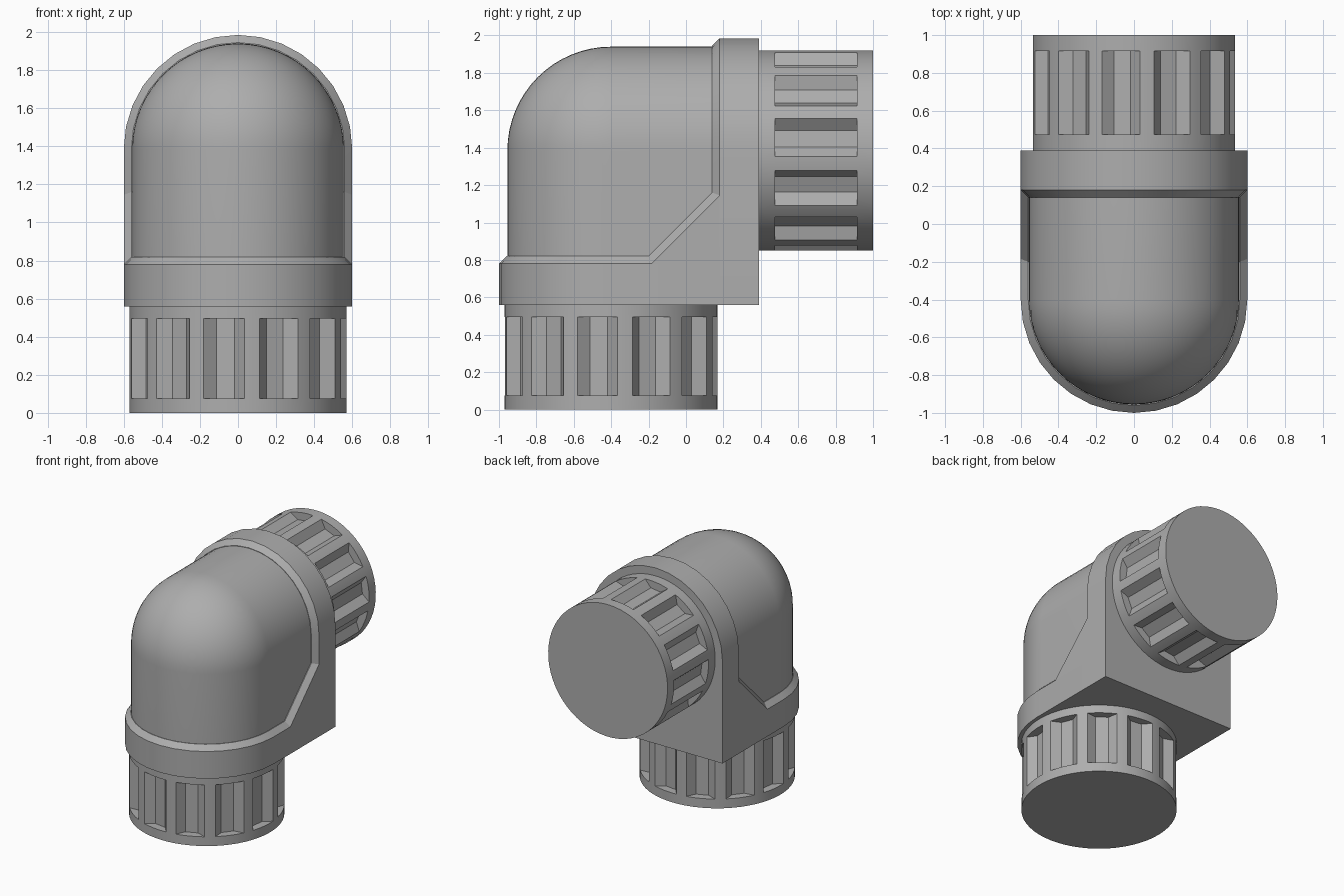
import bpy, bmesh
from math import sin, cos, pi, radians

if "Cube" in bpy.data.objects:
    bpy.data.objects.remove(bpy.data.objects["Cube"])

grey = bpy.data.materials.new("mid grey plastic")
grey.use_nodes = True
GREY = (0.42, 0.42, 0.42, 1)
grey.diffuse_color = GREY
grey.node_tree.nodes["Principled BSDF"].inputs["Base Color"].default_value = GREY

CY, CZ = -0.4, 1.385      # axis of the lower port (y) and of the rear port (z)
BASE, BACK = 0.56, 0.39   # underside and rear face of the housing


def down(a, b, w):
    """Section across the vertical port; w runs along z."""
    return (a, CY - b, w)


def rear(a, b, w):
    """Section across the horizontal port; w runs along y."""
    return (a, w, CZ + b)


def loft(name, sections, closed=True, extra=()):
    """Skin through sections of equal point count, capped when closed."""
    bm = bmesh.new()
    rows = [[bm.verts.new(p) for p in s] for s in sections]
    n = len(rows[0])
    for r0, r1 in zip(rows, rows[1:]):
        for i in range(n if closed else n - 1):
            j = (i + 1) % n
            bm.faces.new((r0[i], r0[j], r1[j], r1[i]))
    if closed:
        bm.faces.new(rows[0])
        bm.faces.new(rows[-1])
    for face in extra:
        bm.faces.new([bm.verts.new(p) for p in face])
    bmesh.ops.remove_doubles(bm, verts=bm.verts, dist=0.0005)
    bmesh.ops.recalc_face_normals(bm, faces=bm.faces)
    mesh = bpy.data.meshes.new(name)
    bm.to_mesh(mesh)
    bm.free()
    mesh.materials.append(grey)
    ob = bpy.data.objects.new(name, mesh)
    bpy.context.collection.objects.link(ob)
    bpy.ops.object.select_all(action="DESELECT")
    ob.select_set(True)
    bpy.context.view_layer.objects.active = ob
    bpy.ops.object.shade_smooth_by_angle(angle=radians(22))
    return ob


# Rounded elbow: half circle swept up, over the bend and backwards
R, N = 0.555, 32
half = [(R * cos(pi * i / N), R * sin(pi * i / N)) for i in range(N + 1)]
sweep = [[down(a, b, 0.7) for a, b in half]]
for k in range(17):
    t = pi / 2 * k / 16
    sweep.append([(a, CY - b * cos(t), CZ + b * sin(t)) for a, b in half])
sweep.append([rear(a, b, 0.3) for a, b in half])
cheeks = [[(x, CY, 0.7), (x, CY, CZ), (x, 0.3, CZ), (x, 0.3, 0.7)] for x in (R, -R)]
loft("elbow_body", sweep, closed=False, extra=cheeks)


# Arch-shaped flanges with a chamfered inner rim
def arch(place, r, tail, w):
    pts = [(r * cos(pi * i / 16), r * sin(pi * i / 16)) for i in range(17)]
    return [place(a, b, w) for a, b in pts + [(-r, -tail), (r, -tail)]]


loft("bottom_flange", [arch(down, 0.6, 0.58, BASE), arch(down, 0.6, 0.58, 0.78),
                       arch(down, 0.56, 0.54, 0.82)])
loft("rear_flange", [arch(rear, 0.6, CZ - BASE, BACK), arch(rear, 0.6, CZ - BASE, 0.18),
                     arch(rear, 0.56, 0.6, 0.14)])

# Diagonal web joining the two flanges
outer = [(-0.185, 0.78), (0.18, 0.78), (0.18, 1.145)]
inner = [(-0.2, 0.82), (0.18, 0.78), (0.14, 1.16)]
loft("corner_web", [[(x, y, z) for y, z in tri] for x, tri in
                    ((-0.6, outer), (-0.56, inner), (0.56, inner), (0.6, outer))])


# Port caps with twelve tapered grip slots
def ring(place, r, w, slotted):
    pts = []
    for k in range(12):
        c = radians(22.5 + 30 * k)
        for deg in (-11, -5.5, 0, 5.5, 11, 15):
            d = radians(deg)
            out, side = r * cos(d), r * sin(d)
            if slotted and abs(deg) < 10:
                out, side = 0.885 * r, 0.87 * side
            pts.append(place(out * sin(c) + side * cos(c),
                             out * cos(c) - side * sin(c), w))
    return pts


def port_cap(name, place, r, levels):
    w0, w1, w2, w3 = levels
    steps = [(w0, 0), (w1, 0), (w1, 1), (w2, 1), (w2, 0), (w3, 0)]
    loft(name, [ring(place, r, w, s) for w, s in steps])


port_cap("lower_port_cap", down, 0.57, (0, 0.075, 0.495, BASE))
port_cap("rear_port_cap", rear, 0.535, (BACK, 0.475, 0.915, 1.0))
